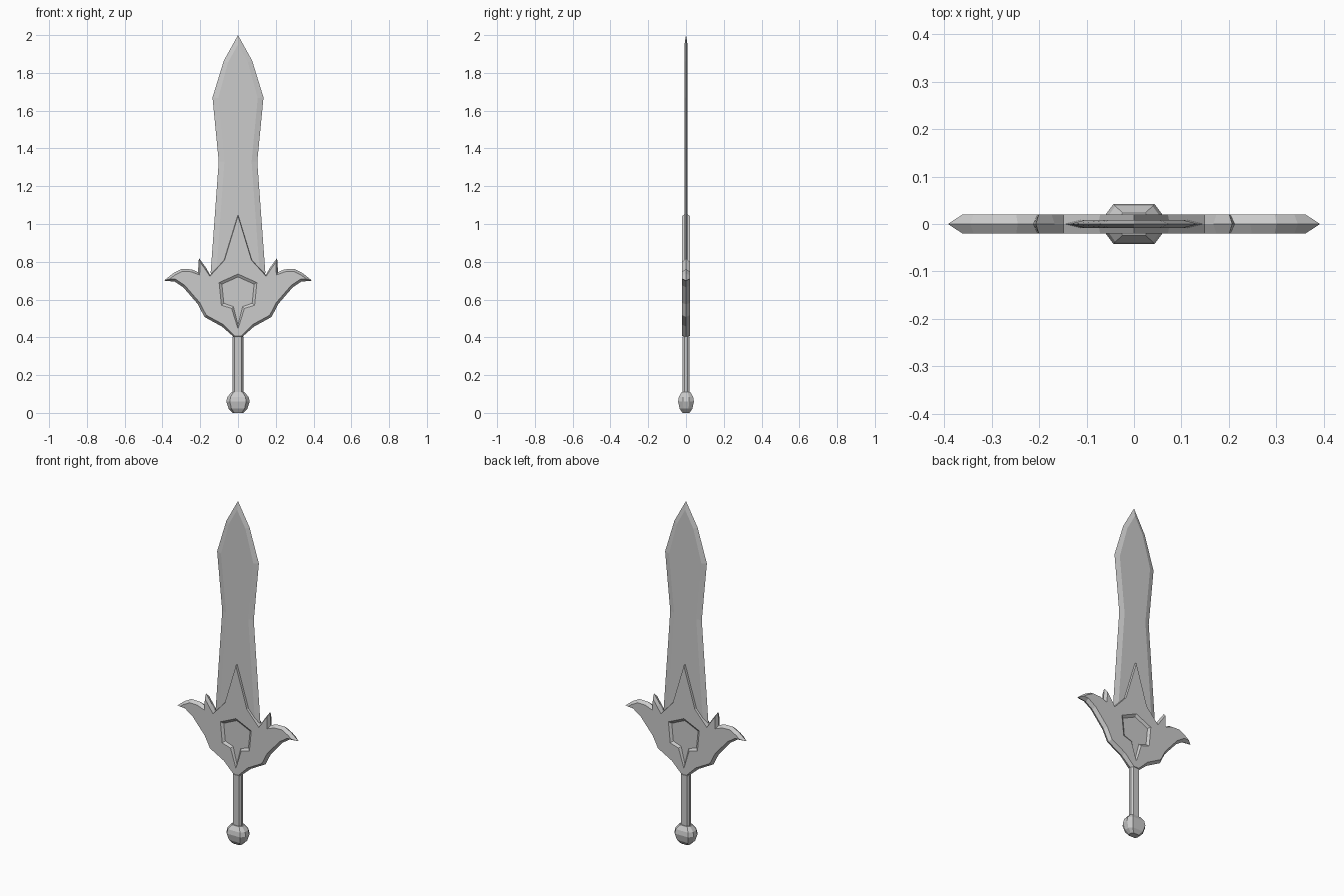
import bpy, bmesh
from mathutils import Vector

if "Cube" in bpy.data.objects:
    bpy.data.objects.remove(bpy.data.objects["Cube"])

steel = bpy.data.materials.new("grey_steel")
GREY = (0.6, 0.6, 0.6, 1)
steel.use_nodes = True
steel.diffuse_color = GREY
steel.node_tree.nodes["Principled BSDF"].inputs["Base Color"].default_value = GREY


def finish(bm, name):
    bmesh.ops.recalc_face_normals(bm, faces=bm.faces)
    mesh = bpy.data.meshes.new(name)
    bm.to_mesh(mesh)
    bm.free()
    mesh.materials.append(steel)
    obj = bpy.data.objects.new(name, mesh)
    bpy.context.collection.objects.link(obj)
    return obj


def mirrored(half):
    """Close a right-hand outline by mirroring it across x = 0."""
    left = [(-p[0], *p[1:]) for p in reversed(half) if p[0] > 0.001]
    return half + left


def inset(points):
    """Move each (x, z, width) point inward, keeping edge spacing even."""
    result = []
    for i, (x, z, width) in enumerate(points):
        here = Vector((x, z))
        before = here - Vector(points[i - 1][:2])
        after = Vector(points[(i + 1) % len(points)][:2]) - here
        a, b = (Vector((-d.y, d.x)).normalized() for d in (before, after))
        miter = (a + b).normalized()
        # outlines run clockwise, so inward is the negative normal
        result.append(here - miter * width / max(miter.dot(a), 0.35))
    return result


def ring(bm, points, y):
    return [bm.verts.new((p[0], y, p[1])) for p in points]


def bridge(bm, a, b):
    for i in range(len(a)):
        j = (i + 1) % len(a)
        bm.faces.new((a[i], a[j], b[j], b[i]))


def loop_edges(bm, verts):
    return [bm.edges.get((v, verts[i - 1])) for i, v in enumerate(verts)]


# Blade: thin flat core with ground edges
bm = bmesh.new()
blade = mirrored([(0, 2.0, 0.024), (0.075, 1.865, 0.024), (0.135, 1.67, 0.03),
                  (0.102, 1.33, 0.03), (0.145, 0.74, 0.03), (0.1, 0.72, 0.01)])
edge = ring(bm, blade, 0)
for side in (-1, 1):
    core = ring(bm, inset(blade), side * 0.008)
    bridge(bm, edge, core)
    bm.faces.new(core)
finish(bm, "blade")

# Guard: winged plate with bevelled rim and a sunken panel on both sides
THIN, WIDE = 0.004, 0.013
guard = mirrored([
    (0, 1.055, THIN), (0.075, 0.81, THIN), (0.148, 0.73, THIN),
    (0.167, 0.765, 0.008), (0.207, 0.82, 0.008), (0.212, 0.745, 0.01),
    (0.245, 0.76, WIDE), (0.3, 0.762, WIDE), (0.345, 0.738, WIDE),
    (0.392, 0.7, 0.012), (0.335, 0.695, WIDE), (0.29, 0.665, WIDE),
    (0.212, 0.575, WIDE), (0.178, 0.508, WIDE), (0.085, 0.457, WIDE),
    (0.02, 0.4, 0.008)])
panel = mirrored([(0, 0.735, 0.014), (0.1, 0.69, 0.014), (0.088, 0.57, 0.014),
                  (0.034, 0.553, 0.012), (0, 0.445, 0.007)])
bm = bmesh.new()
rim = ring(bm, guard, 0)
for side in (-1, 1):
    face = ring(bm, inset(guard), side * 0.02)
    lip = ring(bm, panel, side * 0.02)
    floor = ring(bm, inset(panel), side * 0.01)
    bridge(bm, rim, face)
    bridge(bm, lip, floor)
    bm.faces.new(floor)
    for i, v in enumerate(face):
        if not bm.edges.get((v, face[i - 1])):
            bm.edges.new((v, face[i - 1]))
    bmesh.ops.triangle_fill(bm, use_beauty=True, normal=(0, side, 0),
                            edges=loop_edges(bm, face) + loop_edges(bm, lip))
finish(bm, "guard")


# Grip and pommel: stacked flattened octagons
def stack(name, rx, ry, levels):
    quarter = [(1, 0.4), (0.7, 1)]
    right = quarter[::-1] + [(x, -y) for x, y in quarter]
    section = right + [(-x, -y) for x, y in right]
    bm = bmesh.new()
    rings = [[bm.verts.new((x * rx * s, y * ry * s, z)) for x, y in section]
             for z, s in levels]
    for low, high in zip(rings, rings[1:]):
        bridge(bm, low, high)
    bm.faces.new(rings[0])
    bm.faces.new(rings[-1])
    return finish(bm, name)


stack("grip", 0.028, 0.019, [(0.09, 1), (0.405, 1)])
stack("pommel", 0.062, 0.042,
      [(0, 0.45), (0.022, 0.8), (0.06, 1), (0.085, 0.9), (0.11, 0.55)])
